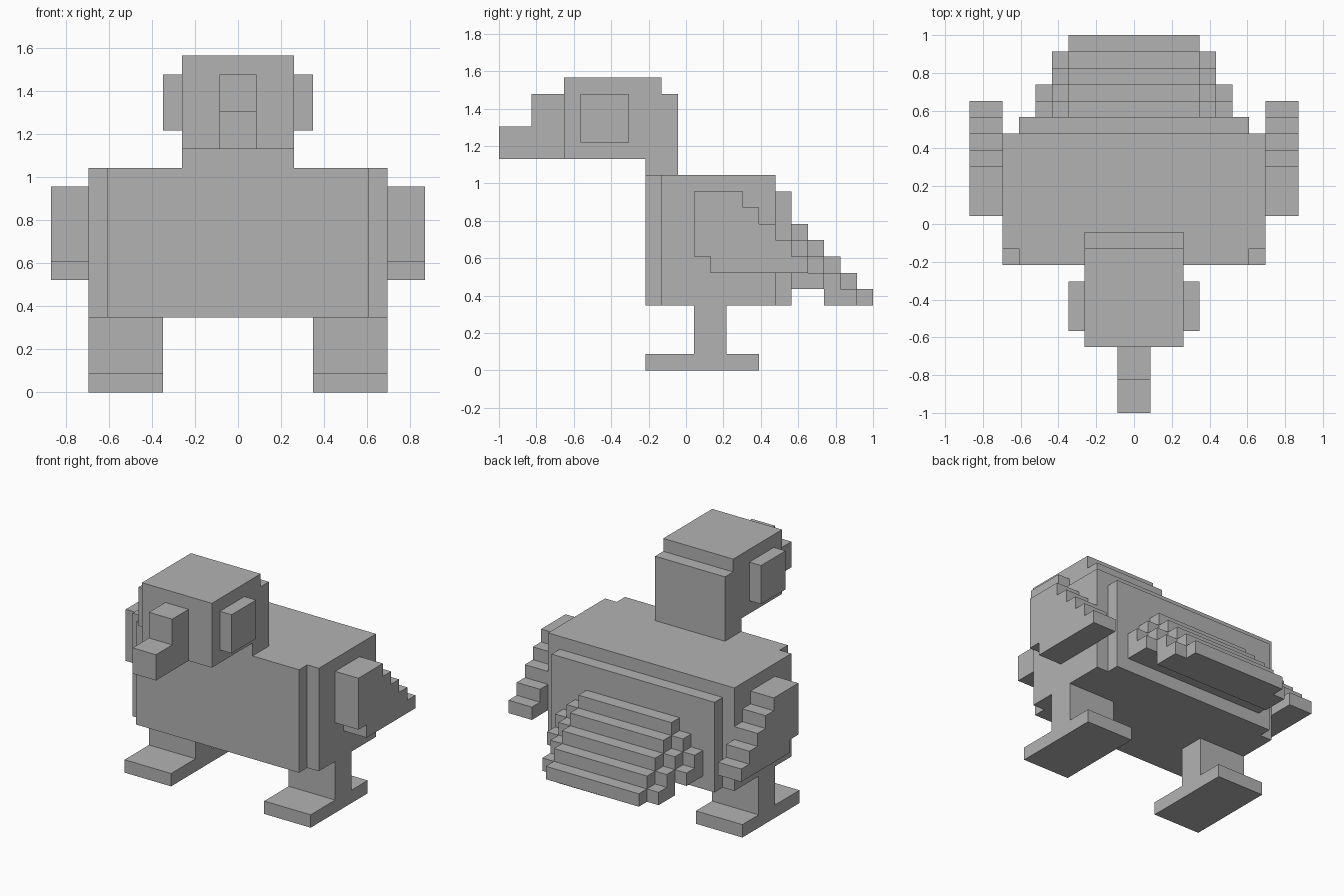
import bpy
import bmesh
from mathutils import Vector

if "Cube" in bpy.data.objects:
    bpy.data.objects.remove(bpy.data.objects["Cube"])

U = 2 / 23  # one block; y is counted in blocks from the beak tip

grey = bpy.data.materials.new("plain grey")
grey.use_nodes = True
COLOUR = (0.45, 0.45, 0.45, 1)
grey.diffuse_color = COLOUR
grey.node_tree.nodes["Principled BSDF"].inputs["Base Color"].default_value = COLOUR


def prism(name, points, offset):
    """Extrude a closed polygon along an offset, both in blocks."""
    bm = bmesh.new()
    verts = [bm.verts.new((x * U, y * U - 1, z * U)) for x, y, z in points]
    face = bm.faces.new(verts)
    out = bmesh.ops.extrude_face_region(bm, geom=[face], use_keep_orig=True)
    moved = [v for v in out["geom"] if isinstance(v, bmesh.types.BMVert)]
    bmesh.ops.translate(bm, verts=moved, vec=Vector(offset) * U)
    bmesh.ops.recalc_face_normals(bm, faces=bm.faces)
    mesh = bpy.data.meshes.new(name)
    bm.to_mesh(mesh)
    bm.free()
    mesh.materials.append(grey)
    obj = bpy.data.objects.new(name, mesh)
    bpy.context.collection.objects.link(obj)
    return obj


def side(name, profile, x0, x1):
    """Side profile of (y, z) points spanning x0 to x1."""
    return prism(name, [(x0, y, z) for y, z in profile], (x1 - x0, 0, 0))


def pair(name, profile, x0, x1):
    side("left_" + name, profile, x0, x1)
    side("right_" + name, profile, -x1, -x0)


def rect(y0, y1, z0, z1):
    return [(y0, z0), (y1, z0), (y1, z1), (y0, z1)]


def stairs(y, z, count):
    """Points stepping down and back, one block at a time."""
    pts = []
    for i in range(count):
        pts += [(y + i, z - i), (y + i + 1, z - i)]
    return pts


# Body with notched front corners
half = [(7, 9), (7, 10), (8, 10), (8, 17)]
outline = half + [(-x, y) for x, y in reversed(half)]
prism("body", [(x, y, 4) for x, y in outline], (0, 0, 8))
side("rump", rect(17, 18, 4, 11), -7, 7)

# Head and neck in one profile
side("head", [(4, 13), (9, 13), (9, 12), (11, 12), (11, 17),
              (10, 17), (10, 18), (4, 18)], -3, 3)
side("beak", [(0, 13), (4, 13), (4, 17), (2, 17), (2, 15), (0, 15)], -1, 1)
pair("eye", rect(5, 8, 14, 17), 3, 4)

# Wings with stepped trailing edges
pair("wing", [(12, 11)] + stairs(14, 11, 5)
     + [(19, 6), (13, 6), (13, 7), (12, 7)], 8, 10)

# Tail: each layer outward is one block lower and shorter
under = [(20, 4), (20, 5), (18, 5)]
side("tail_middle", stairs(18, 9, 5) + [(23, 4)] + under, -4, 4)
pair("tail_side", stairs(18, 8, 4) + [(22, 4)] + under, 4, 5)
pair("tail_edge", stairs(18, 7, 2) + under[1:], 5, 6)

# Legs and feet as one upside-down T
pair("leg", [(9, 0), (16, 0), (16, 1), (14, 1), (14, 4),
             (12, 4), (12, 1), (9, 1)], 4, 8)
